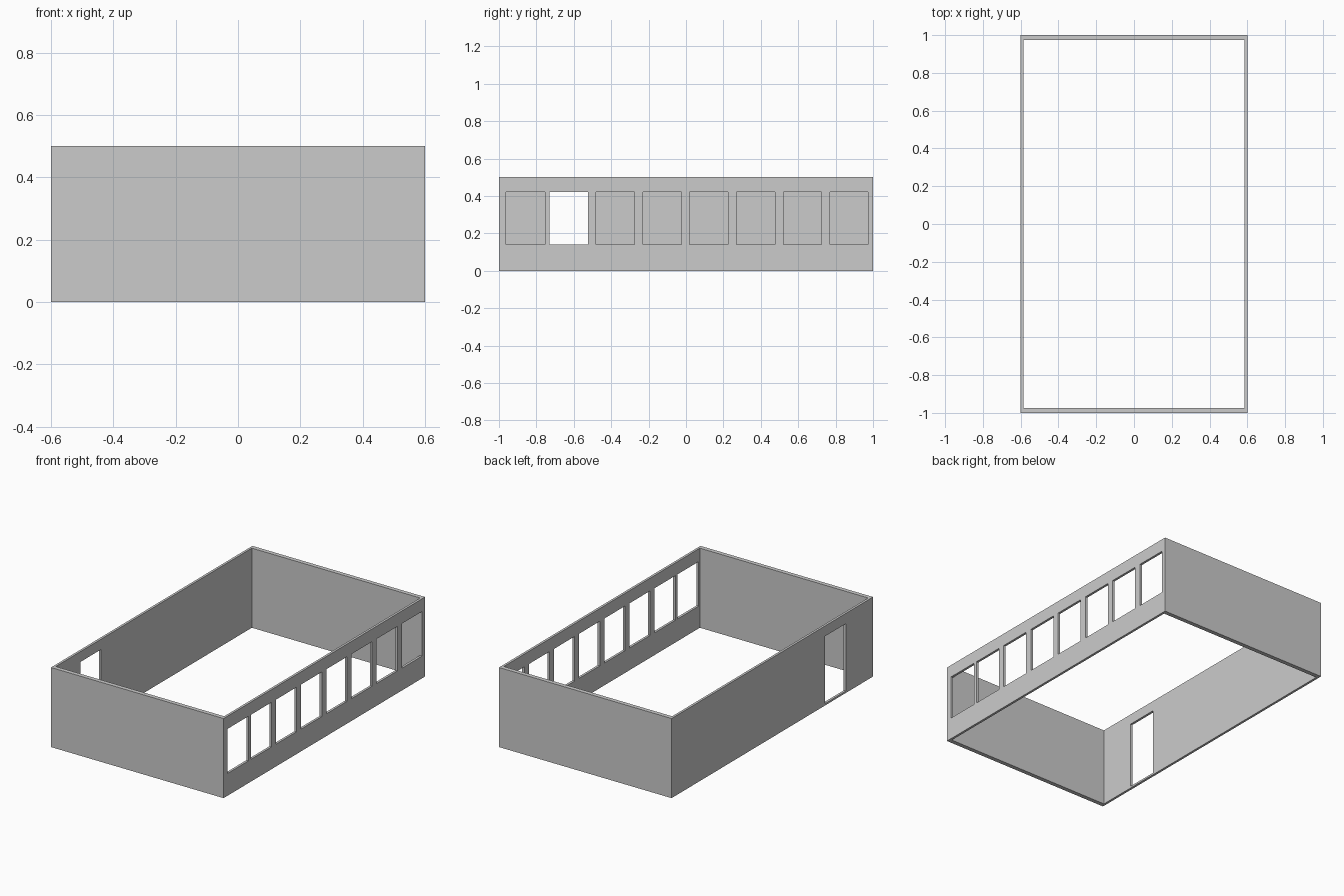
import bpy

if "Cube" in bpy.data.objects:
    bpy.data.objects.remove(bpy.data.objects["Cube"])


def box(name, x, y, z):
    """Axis-aligned box from (min, max) ranges."""
    bpy.ops.mesh.primitive_cube_add(size=1, location=[(a + b) / 2 for a, b in (x, y, z)])
    ob = bpy.context.object
    ob.name = name
    ob.scale = [b - a for a, b in (x, y, z)]
    bpy.ops.object.transform_apply(location=True, rotation=False, scale=True)
    return ob


def cut(target, cutter):
    """Subtract the cutter from the target and discard it."""
    cutter.hide_render = True
    mod = target.modifiers.new("opening", 'BOOLEAN')
    mod.operation = 'DIFFERENCE'
    mod.solver = 'EXACT'
    mod.object = cutter
    bpy.context.view_layer.objects.active = target
    bpy.ops.object.modifier_apply(modifier=mod.name)
    bpy.data.objects.remove(cutter)


# Room walls: open top and bottom, thin sides, thicker ends
walls = box("room_walls", (-0.6, 0.6), (-1, 1), (0, 0.5))
cut(walls, box("interior_cutter", (-0.585, 0.585), (-0.973, 0.973), (-0.1, 0.6)))

# Row of eight windows in the right wall; the first sits slightly closer
windows = [(-0.962, -0.753)] + [(-0.73 + 0.25 * i, -0.525 + 0.25 * i) for i in range(7)]
windows[-1] = (0.77, 0.972)
for y in windows:
    cut(walls, box("window_cutter", (0.5, 0.7), y, (0.14, 0.42)))

# Doorway in the left wall, with a low sill
cut(walls, box("door_cutter", (-0.7, -0.5), (-0.73, -0.525), (0.012, 0.435)))
